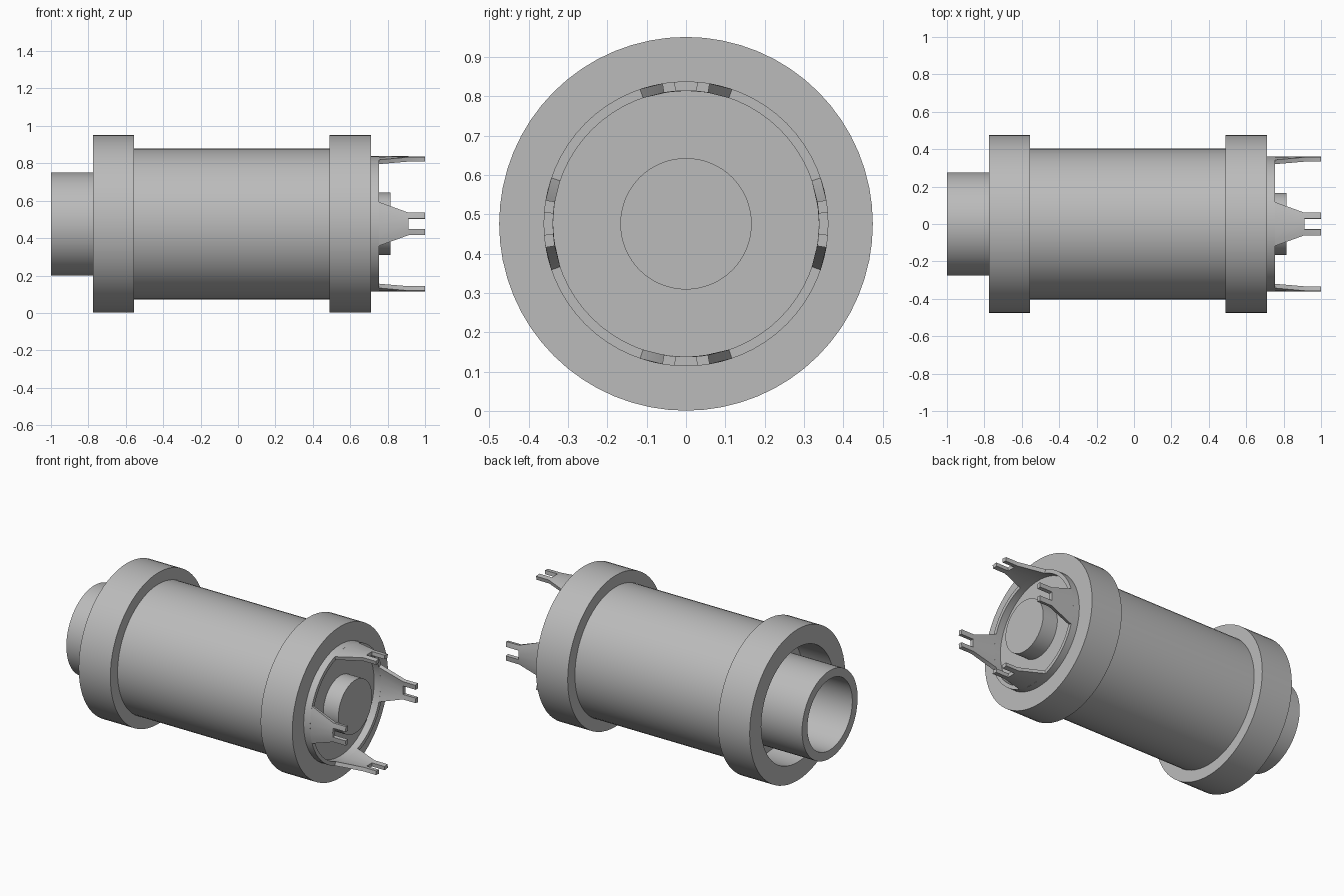
import bpy, bmesh, math

if "Cube" in bpy.data.objects:
    bpy.data.objects.remove(bpy.data.objects["Cube"])

CZ = 0.476      # height of the long axis
SEG = 64
R_OUT, R_IN = 0.362, 0.338   # collar and prong wall

metal = bpy.data.materials.new("light_grey_metal")
metal.diffuse_color = (0.5, 0.5, 0.5, 1)
metal.use_nodes = True
metal.node_tree.nodes["Principled BSDF"].inputs["Base Color"].default_value = metal.diffuse_color


def finish(bm, name):
    bmesh.ops.recalc_face_normals(bm, faces=bm.faces[:])
    me = bpy.data.meshes.new(name)
    bm.to_mesh(me)
    bm.free()
    me.materials.append(metal)
    ob = bpy.data.objects.new(name, me)
    ob.location.z = CZ
    bpy.context.collection.objects.link(ob)
    bpy.ops.object.select_all(action='DESELECT')
    ob.select_set(True)
    bpy.context.view_layer.objects.active = ob
    bpy.ops.object.shade_smooth_by_angle(angle=math.radians(30))
    return ob


def on_axis(x, r, a):
    return (x, r * math.sin(a), r * math.cos(a))


def barrel(name, x0, x1, r, hole=0):
    """Solid cylinder along x, or a tube when hole is given."""
    bm = bmesh.new()
    profile = [(x0, r), (x1, r)] + ([(x1, hole), (x0, hole)] if hole else [])
    rings = [[bm.verts.new(on_axis(x, rad, 2 * math.pi * i / SEG)) for i in range(SEG)]
             for x, rad in profile]
    pairs = list(zip(rings, rings[1:] + rings[:1])) if hole else [(rings[0], rings[1])]
    for a, b in pairs:
        for i in range(SEG):
            j = (i + 1) % SEG
            bm.faces.new((a[i], a[j], b[j], b[i]))
    if not hole:
        for ring in rings:
            bm.faces.new(ring)
    return finish(bm, name)


def prong(name, turn):
    """Curved tapering claw that ends in two tines."""
    base, tip, slit = 0.329, 0.167, 0.078
    cols = [-1, -0.73, -slit / tip, 0, slit / tip, 0.73, 1]
    bm = bmesh.new()
    rows = [[bm.verts.new(on_axis(x, R_IN, turn + c * w)) for c in cols]
            for x, w in ((0.755, base), (0.912, tip), (1.0, tip))]
    for k in range(2):
        for i in range(6):
            if k == 1 and i in (2, 3):      # slot between the tines
                continue
            bm.faces.new((rows[k][i], rows[k][i + 1], rows[k + 1][i + 1], rows[k + 1][i]))
    # drop the unused slot vertex, then thicken outwards
    bmesh.ops.delete(bm, geom=[v for v in bm.verts if not v.link_faces], context='VERTS')
    out = bmesh.ops.extrude_face_region(bm, geom=bm.faces[:], use_keep_orig=True)
    for v in out["geom"]:
        if isinstance(v, bmesh.types.BMVert):
            v.co.y *= R_OUT / R_IN
            v.co.z *= R_OUT / R_IN
    return finish(bm, name)


# main housing and end flanges
barrel("main_body", -0.56, 0.50, 0.403)
barrel("rear_flange", -0.775, -0.555, 0.475, 0.36)
barrel("front_flange", 0.49, 0.71, 0.475)

# open pipe inside the recessed rear flange
barrel("rear_pipe", -1.0, -0.56, 0.276, 0.223)

# raised collar, centre knob and four claws
barrel("front_collar", 0.705, 0.755, R_OUT, R_IN)
barrel("centre_knob", 0.70, 0.815, 0.167)
for n in range(4):
    prong(f"claw_{n + 1}", n * math.pi / 2)
